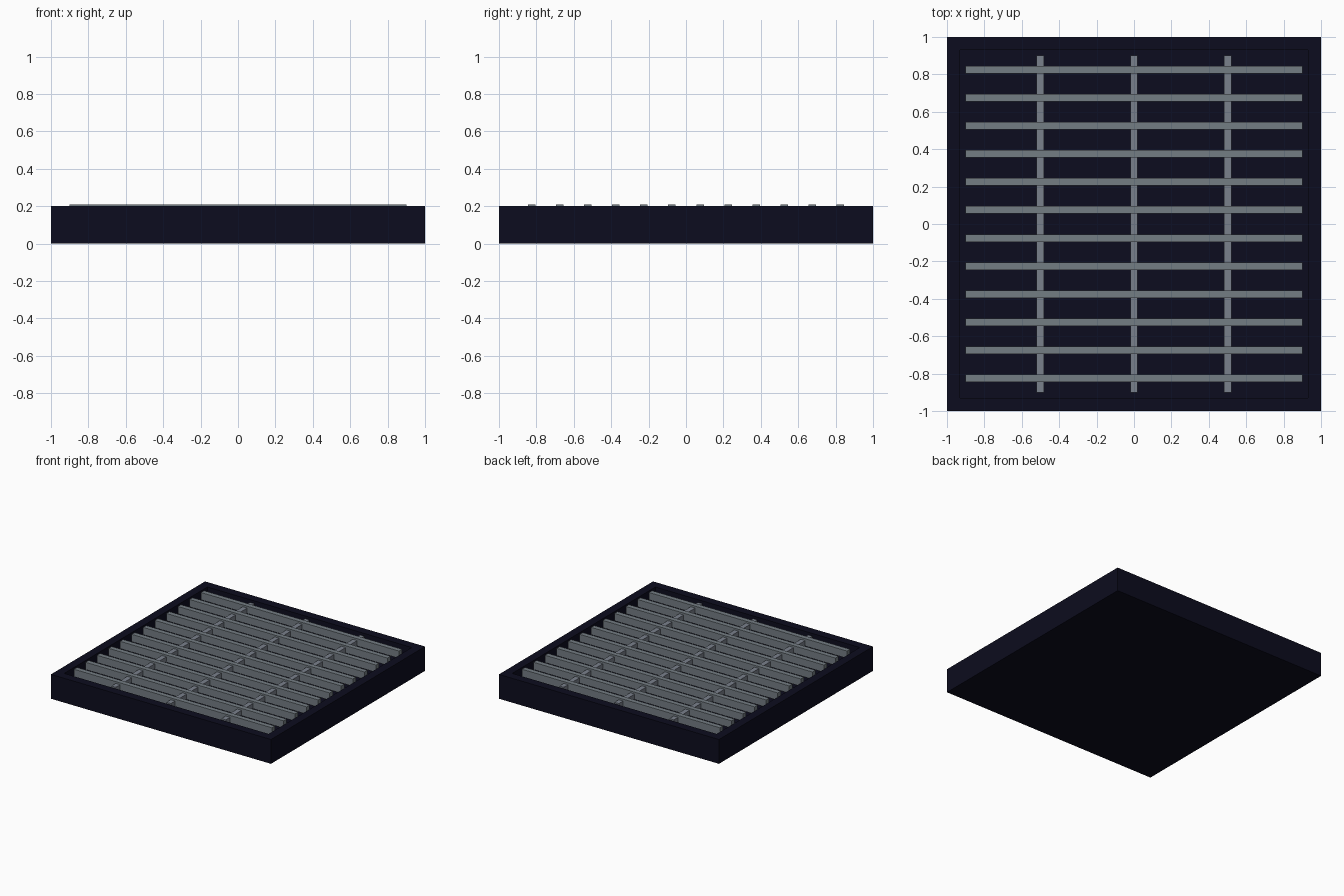
import bpy, bmesh
from mathutils import Matrix, Vector

if "Cube" in bpy.data.objects:
    bpy.data.objects.remove(bpy.data.objects["Cube"])


def material(name, rgb):
    m = bpy.data.materials.new(name)
    m.diffuse_color = (*rgb, 1)
    m.use_nodes = True
    m.node_tree.nodes["Principled BSDF"].inputs["Base Color"].default_value = m.diffuse_color
    return m


NAVY = material("dark_navy", (0.0037, 0.0037, 0.0130))
STEEL = material("steel_grey", (0.175, 0.205, 0.230))
SLATE = material("slate_grey", (0.195, 0.220, 0.265))


def add_object(name, bm, mat):
    me = bpy.data.meshes.new(name)
    bm.to_mesh(me)
    bm.free()
    me.materials.append(mat)
    ob = bpy.data.objects.new(name, me)
    bpy.context.collection.objects.link(ob)
    return ob


def box_mesh(size, centre):
    bm = bmesh.new()
    bmesh.ops.create_cube(bm, size=1, matrix=Matrix.Translation(centre) @ Matrix.Diagonal((*size, 1)))
    return bm


# Square tray: solid block with a shallow recess under the grate
bm = box_mesh((2, 2, 0.2), (0, 0, 0.1))
top = max(bm.faces, key=lambda f: f.calc_center_median().z)
bmesh.ops.inset_region(bm, faces=[top], thickness=0.1)
pit = bmesh.ops.extrude_discrete_faces(bm, faces=[top])["faces"][0]
bmesh.ops.translate(bm, verts=pit.verts, vec=Vector((0, 0, -0.07)))
bmesh.ops.recalc_face_normals(bm, faces=bm.faces)
add_object("tray", bm, NAVY)

# Long slats running left to right
for i in range(12):
    y = -0.825 + 0.15 * i
    add_object(f"slat_{i + 1}", box_mesh((1.8, 0.04, 0.06), (0, y, 0.18)), STEEL)

# Cross bars set slightly lower than the slats
for i, x in enumerate((-0.5, 0, 0.5)):
    add_object(f"cross_bar_{i + 1}", box_mesh((0.04, 1.8, 0.04), (x, 0, 0.175)), SLATE)
